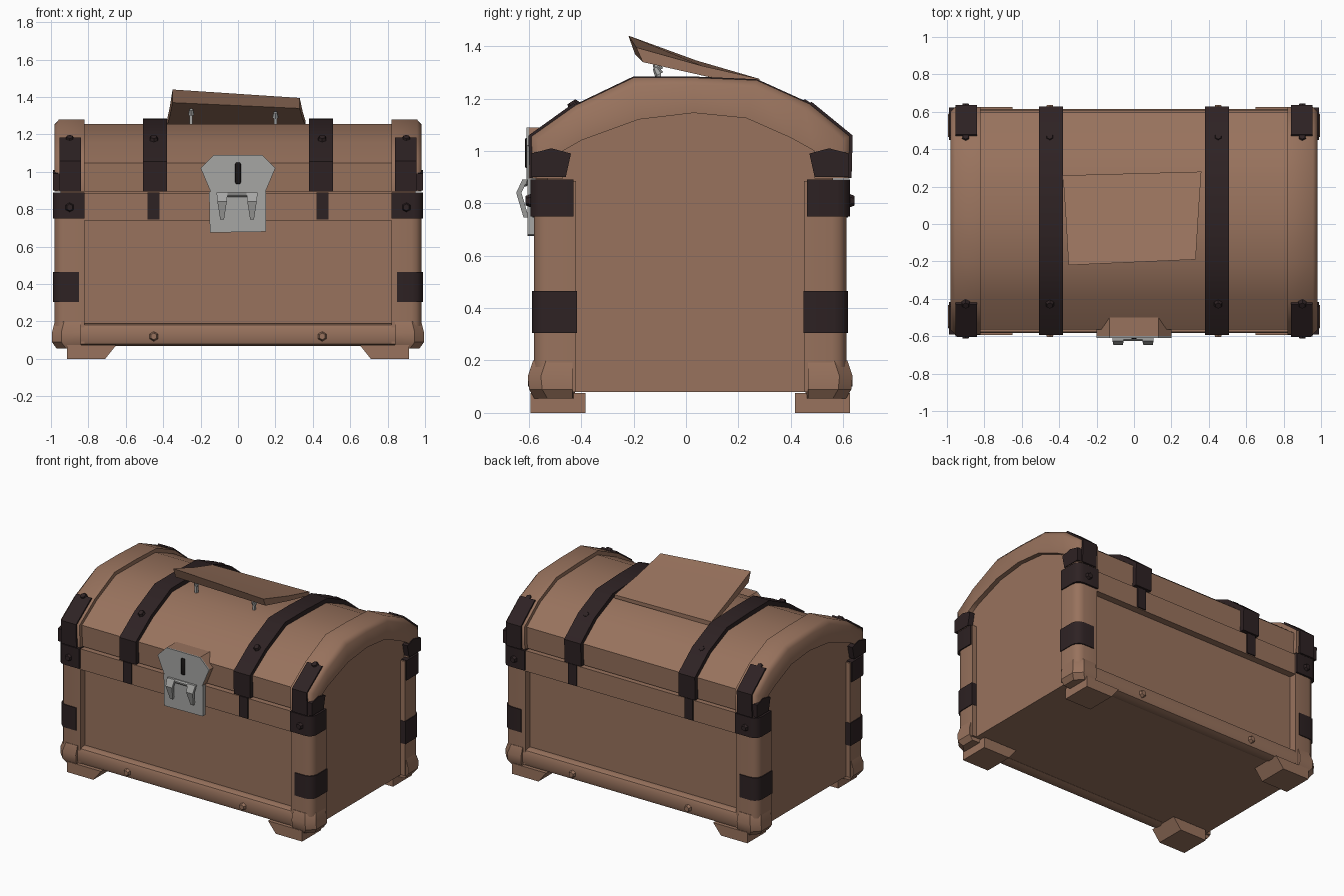
import bpy, bmesh
from mathutils import Vector

if "Cube" in bpy.data.objects:
    bpy.data.objects.remove(bpy.data.objects["Cube"])


def material(name, rgb):
    m = bpy.data.materials.new(name)
    m.use_nodes = True
    m.diffuse_color = (*rgb, 1)
    node = m.node_tree.nodes["Principled BSDF"]
    node.inputs["Base Color"].default_value = (*rgb, 1)
    node.inputs["Roughness"].default_value = 0.8
    return m


WOOD = material("brown wood", (0.315, 0.17, 0.11))
IRON = material("dark iron", (0.027, 0.016, 0.017))
STEEL = material("grey steel", (0.38, 0.38, 0.37))
BLACK = material("keyhole black", (0.01, 0.008, 0.008))
YC = 0.016  # middle of the chest, front to back


def finish(bm, name, mat, angle=0.6):
    bmesh.ops.recalc_face_normals(bm, faces=bm.faces)
    mesh = bpy.data.meshes.new(name)
    bm.to_mesh(mesh)
    bm.free()
    mesh.materials.append(mat)
    ob = bpy.data.objects.new(name, mesh)
    bpy.context.collection.objects.link(ob)
    bpy.ops.object.select_all(action="DESELECT")
    ob.select_set(True)
    bpy.context.view_layer.objects.active = ob
    bpy.ops.object.shade_smooth_by_angle(angle=angle)
    return ob


def loft(name, sections, mat, angle=0.6):
    """Skin equal-length closed sections and cap both ends."""
    bm = bmesh.new()
    rows = [[bm.verts.new(p) for p in s] for s in sections]
    n = len(rows[0])
    for a, b in zip(rows, rows[1:]):
        for i in range(n):
            j = (i + 1) % n
            bm.faces.new((a[i], a[j], b[j], b[i]))
    bm.faces.new(rows[0])
    bm.faces.new(rows[-1])
    return finish(bm, name, mat, angle)


def box(name, a, b, mat, bevel=0, only=None, segments=3):
    """Box between two corners; 'only' limits which edges are bevelled."""
    bm = bmesh.new()
    bmesh.ops.create_cube(bm, size=1)
    for v in bm.verts:
        v.co = Vector([(a[i] + b[i]) / 2 + v.co[i] * abs(b[i] - a[i]) for i in range(3)])
    if bevel:
        edges = [e for e in bm.edges if only is None or only(e)]
        bmesh.ops.bevel(bm, geom=edges, offset=bevel, segments=segments, profile=0.5, affect="EDGES")
    return finish(bm, name, mat)


def stud(name, pos, normal, mat, radius=0.03):
    bm = bmesh.new()
    bmesh.ops.create_cone(bm, cap_ends=True, segments=6, radius1=radius, radius2=radius * 0.6, depth=0.03)
    ob = finish(bm, name, mat)
    ob.location = pos
    ob.rotation_euler = Vector(normal).to_track_quat("Z", "Y").to_euler()


def grow(profile, d):
    """Push a lid profile outward from the lid centre."""
    c = Vector((YC, 0.85))
    out = []
    for p in profile:
        v = Vector(p)
        w = v + (v - c).normalized() * d
        out.append((w.x, max(w.y, 0.895)))
    return out


def band(name, outer, inner, x0, x1, mat, lip=0):
    """Arched strip following the lid, with an optional chamfer on the x1 edge."""
    s = 1 if x1 > x0 else -1
    sections = []
    for (oy, oz), (iy, iz) in zip(outer, inner):
        sec = [(x0, oy, oz), (x1 - s * lip, oy, oz)]
        if lip:
            sec.append((x1, oy + (iy - oy) * 0.2, oz + (iz - oz) * 0.2))
        sections.append(sec + [(x1, iy, iz), (x0, iy, iz)])
    return loft(name, sections, mat, 1.1 if lip else 0.6)


def prism_x(name, profile, half, mat):
    return loft(name, [[(x, y, z) for y, z in profile] for x in (-half, half)], mat)


def prism_y(name, profile, y0, y1, mat):
    return loft(name, [[(x, y, z) for x, z in profile] for y in (y0, y1)], mat)


ARCH = [(-.585, .895), (-.59, 1.055), (-.42, 1.175), (-.2, 1.28), (.03, 1.28),
        (.27, 1.27), (.47, 1.18), (.625, 1.055), (.62, .895)]
INNER = [(-.47, .895), (-.47, 1.0), (-.4, 1.04), (-.18, 1.12), (.03, 1.145),
         (.23, 1.125), (.4, 1.05), (.49, 1.0), (.49, .895)]

# Body core and lid shell
box("body_core", (-.95, YC - .545, .08), (.95, YC + .545, .9), WOOD)
prism_x("lid_shell", grow(ARCH, -.028), .84, WOOD)
prism_x("lid_end_panels", INNER, .95, WOOD)

for sy, end in ((-1, "front"), (1, "back")):
    def yy(d):
        return YC + sy * d
    # Rails across the long sides
    box(f"{end}_top_rail", (-.83, yy(.5), .74), (.83, yy(.594), .885), WOOD)
    box(f"{end}_bottom_rail", (-.9, yy(.5), .07), (.9, yy(.6), .19), WOOD, .03,
        lambda e: all(v.co.y * sy > .4 for v in e.verts) and abs(e.verts[0].co.x - e.verts[1].co.x) > 1, 2)
    for sx, side in ((1, "left"), (-1, "right")):
        tag = f"{end}_{side}"

        def outer_corner(e):
            return all(v.co.x * sx > .9 and v.co.y * sy > .5 for v in e.verts)

        # Corner posts, swollen lower corners and feet
        box(f"{tag}_post", (sx * .82, yy(.435), .08), (sx * .982, yy(.597), .885), WOOD, .055, outer_corner)
        loft(f"{tag}_corner_swell", [
            [(sx * .84, yy(.44), z), (sx * x, yy(.45), z), (sx * x, yy(y - .05), z),
             (sx * (x - .05), yy(y), z), (sx * .84, yy(y), z)]
            for x, y, z in ((.97, .595, .055), (.995, .615, .09), (.995, .62, .14), (.98, .6, .2))], WOOD)
        loft(f"{tag}_foot", [
            [(sx * x, yy(.40), z), (sx * .915, yy(.40), z), (sx * .915, yy(.61), z), (sx * x, yy(.61), z)]
            for x, z in ((.71, 0), (.65, .075))], WOOD)
        # Iron wraps on the posts
        box(f"{tag}_middle_wrap", (sx * .85, yy(.433), .305), (sx * .988, yy(.603), .465), IRON, .055, outer_corner)
        box(f"{tag}_upper_wrap", (sx * .82, yy(.445), .75), (sx * .99, yy(.61), .89), IRON, .05, outer_corner)
        # Iron on the lid corners
        part = ARCH[:3] if sy < 0 else ARCH[:-4:-1]
        band(f"{tag}_lid_wrap", grow(part, .012), grow(part, -.02), sx * .84, sx * .955, IRON)
        loft(f"{tag}_lid_side_wrap", [
            [(x, yy(d), z) for d, z in ((.605, .9), (.607, .99), (.53, 1.01), (.455, .99), (.475, .9))]
            for x in (sx * .94, sx * .988)], IRON)
        # Narrow strap tails and studs
        box(f"{tag}_strap_tail", (sx * .42, yy(.58), .745), (sx * .485, yy(.602), .89), IRON)
        slope = (0, sy * .55, .83)
        for x, label in ((.45, "strap"), (.9, "corner")):
            stud(f"{tag}_{label}_lid_stud", (sx * x, yy(.445), 1.175), slope, IRON)
        stud(f"{tag}_wrap_stud", (sx * .9, yy(.613), .81), (0, sy, 0), IRON)
        stud(f"{tag}_rail_stud", (sx * .45, yy(.605), .12), (0, sy, 0), WOOD)

for sx, side in ((1, "left"), (-1, "right")):
    # Raised lid rims and the long iron straps
    band(f"{side}_lid_rim", ARCH, INNER, sx * .82, sx * .982, WOOD, .025)
    band(f"{side}_lid_strap", grow(ARCH, .004), grow(ARCH, -.04), sx * .38, sx * .508, IRON)

# Lock: wooden backing, steel plates, keyhole and hasp
SHIELD = [(-.2, 1.02), (-.13, 1.09), (.13, 1.09), (.2, 1.02), (.145, .89), (-.145, .89)]
prism_y("lock_backing", SHIELD, -.5, -.6, WOOD)
prism_y("lock_plate", SHIELD, -.6, -.609, STEEL)
box("keyhole", (-.015, -.615, .935), (.015, -.605, 1.05), BLACK, .008)
prism_y("hasp_plate", [(-.15, .675), (.15, .68), (.15, .895), (-.155, .895)], -.575, -.605, STEEL)
box("hasp_hinge", (-.1, -.625, .865), (.1, -.6, .89), STEEL, .008, None, 1)
for x, side in ((.075, "left"), (-.085, "right")):
    loft(f"{side}_hasp_prong", [
        [(x - w, y + .02, z), (x + w, y + .02, z), (x + w, y, z), (x - w, y, z)]
        for w, y, z in ((.03, -.625, .89), (.025, -.648, .84), (.01, -.62, .745))], STEEL)

# Loose board lifted from the lid top, with its nails
rows = [(-.35, .33, -.22, -.19, 1.44, 1.395, .025, .07), (-.365, .345, .04, .06, 1.345, 1.325, .015, .05),
        (-.38, .36, .26, .28, 1.275, 1.275, 0, .03)]
loft("loose_board", [
    [(xl, yl, zl), (xr, yr, zr), (xr, yr + d, zr - t * .8), (xl, yl + d, zl - t)]
    for xl, xr, yl, yr, zl, zr, d, t in rows], WOOD)
for x, z, side in ((-.25, 1.3, "right"), (.2, 1.285, "left")):
    stud(f"{side}_board_nail_head", (x, -.11, z + .02), (0, -.5, .85), STEEL, .018)
    box(f"{side}_board_nail", (x - .008, -.115, 1.24), (x + .008, -.095, z + .01), STEEL)
